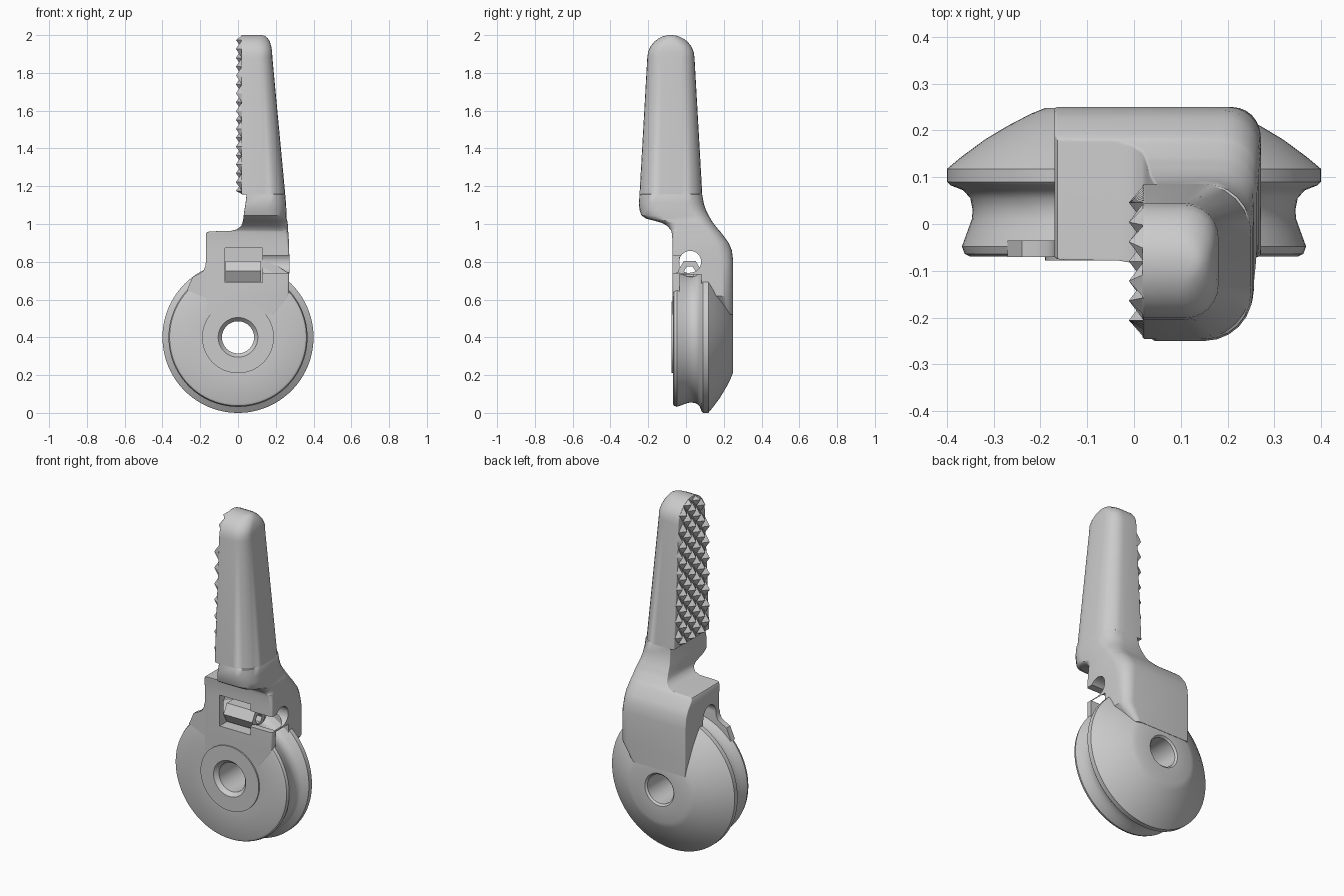
import bpy, bmesh, math
from mathutils import Vector

if "Cube" in bpy.data.objects:
    bpy.data.objects.remove(bpy.data.objects["Cube"])

CZ = 0.4  # wheel axle height


def finish(name, bm, angle=35):
    bmesh.ops.recalc_face_normals(bm, faces=bm.faces)
    me = bpy.data.meshes.new(name)
    bm.to_mesh(me)
    bm.free()
    ob = bpy.data.objects.new(name, me)
    bpy.context.collection.objects.link(ob)
    if angle:
        smooth(ob, angle)
    return ob


def smooth(ob, angle=35):
    bpy.ops.object.select_all(action='DESELECT')
    bpy.context.view_layer.objects.active = ob
    ob.select_set(True)
    bpy.ops.object.shade_smooth_by_angle(angle=math.radians(angle))


def skin(rings, closed=False):
    """Join rings of points with quads; cap the ends unless closed."""
    bm = bmesh.new()
    vs = [[bm.verts.new(p) for p in r] for r in rings]
    n = len(vs[0])
    pairs = list(zip(vs, vs[1:])) + ([(vs[-1], vs[0])] if closed else [])
    for a, b in pairs:
        for i in range(n):
            j = (i + 1) % n
            bm.faces.new((a[i], a[j], b[j], b[i]))
    if not closed:
        bm.faces.new(vs[0])
        bm.faces.new(vs[-1])
    return bm


def revolve(name, profile, n=96):
    """Closed (radius, y) profile spun round the axle."""
    rings = [[(r * math.cos(2 * math.pi * i / n), y, CZ + r * math.sin(2 * math.pi * i / n))
              for i in range(n)] for r, y in profile]
    return finish(name, skin(rings, True))


def tube_x(name, x0, x1, y, z, r, n, inner=0):
    def ring(x, rad):
        return [(x, y + rad * math.cos(2 * math.pi * i / n), z + rad * math.sin(2 * math.pi * i / n))
                for i in range(n)]
    if inner:
        return finish(name, skin([ring(x0, r), ring(x1, r), ring(x1, inner), ring(x0, inner)], True), 20)
    return finish(name, skin([ring(x0, r), ring(x1, r)]), 20)


def box(name, x0, x1, y0, y1, z0, z1):
    return finish(name, skin([[(x0, y0, z), (x1, y0, z), (x1, y1, z), (x0, y1, z)] for z in (z0, z1)]), 0)


def section(z, x0, x1, y0, y1, rf, rb, n=7):
    """Rounded rectangle: nearly square on the left, front/back radii on the right."""
    lim = 0.48 * min(y1 - y0, x1 - x0)
    pts = []
    for cx, cy, r, a in ((x0, y0, 0.006, 180), (x1, y0, min(rf, lim), 270),
                         (x1, y1, min(rb, lim), 0), (x0, y1, 0.006, 90)):
        ox = cx + (r if cx == x0 else -r)
        oy = cy + (r if cy == y0 else -r)
        for k in range(n):
            t = math.radians(a + 90 * k / (n - 1))
            pts.append((ox + r * math.cos(t), oy + r * math.sin(t), z))
    return pts


def cut(ob, cutters):
    for c in cutters:
        m = ob.modifiers.new("cut", 'BOOLEAN')
        m.operation, m.solver, m.object = 'DIFFERENCE', 'EXACT', c
        bpy.context.view_layer.objects.active = ob
        bpy.ops.object.modifier_apply(modifier=m.name)
    smooth(ob)


# Grooved wheel with bore and domed back
wheel = revolve("grooved_wheel", [
    (.105, -.078), (.19, -.078), (.19, -.07), (.35, -.07), (.362, -.064), (.368, -.048),
    (.356, -.015), (.347, .01), (.345, .03), (.35, .055), (.365, .072), (.393, .083), (.4, .09),
    (.4, .118), (.37, .143), (.32, .18), (.27, .21), (.22, .236), (.19, .248), (.095, .248),
    (.085, .238), (.085, -.055)])

# Housing block flowing into the lever arm: z, x0, x1, y0, y1, front radius, back radius
SECT = [
    (.52, -.165, .19, -.071, .25, .01, .03), (.62, -.17, .27, -.071, .25, .01, .06),
    (.80, -.17, .272, -.071, .25, .01, .07), (.86, -.17, .271, -.071, .243, .01, .08),
    (.90, -.17, .27, -.071, .226, .015, .08), (.945, -.17, .267, -.074, .193, .02, .08),
    (.957, -.164, .266, -.076, .184, .025, .08), (.961, -.15, .266, -.077, .18, .025, .08),
    (.963, -.04, .266, -.078, .178, .03, .08), (.972, -.005, .265, -.084, .17, .04, .08),
    (.99, .017, .264, -.1, .156, .05, .08), (1.005, .023, .263, -.125, .144, .07, .08),
    (1.018, .026, .26, -.17, .135, .08, .08), (1.028, .028, .257, -.21, .13, .09, .08),
    (1.045, .03, .257, -.236, .12, .1, .09), (1.075, .034, .256, -.246, .105, .11, .1),
    (1.11, .04, .254, -.25, .094, .12, .11), (1.155, .045, .25, -.246, .086, .13, .13),
    (1.158, .018, .25, -.246, .086, .13, .13), (1.88, .018, .182, -.205, .045, .075, .075)]
for deg in (15, 30, 45, 58, 70, 79, 86):
    t = math.radians(deg)
    h = .125 * math.cos(t)
    SECT.append((1.88 + .12 * math.sin(t), .018, .11 + .072 * math.cos(t) ** .6, -.08 - h, -.08 + h, .07, .07))
body = finish("housing_and_lever", skin([section(*s) for s in SECT]), 35)

# Fillet plate where the housing front meets the wheel
prof = [(-.15, .80), (-.17, .80), (-.173, .775), (-.185, .75), (-.21, .735), (-.24, .72), (-.27, .65), (-.15, .6)]
finish("front_fillet", skin([[(x, y, z) for x, z in prof] for y in (-.0705, -.035)]))

# Cable path, nut window and open slot
ring_cut = revolve("groove_cutter", [(.345, -.035), (.43, -.035), (.43, .082), (.345, .082)])
tube_cut = tube_x("channel_cutter", -.4, .4, .022, .80, .058, 32)
window = box("window_cutter", -.07, .13, -.2, .088, .69, .872)
slot = box("slot_cutter", .12, .4, -.2, .022, .74, .832)
cut(body, [ring_cut, tube_cut, window, slot])
cut(wheel, [window])
for c in (ring_cut, tube_cut, window, slot):
    bpy.data.objects.remove(c)

# Hexagonal nut in the window
tube_x("hex_nut", -.065, .122, .02, .75, .063, 6, inner=.03)


# Diamond-point grip on the lever's left face
def y_span(z):
    if z > 1.88:
        h = .125 * math.sqrt(max(0, 1 - ((z - 1.88) / .12) ** 2))
        return -.08 - h, -.08 + h
    f = (z - 1.158) / (1.88 - 1.158)
    return -.246 + .041 * f, .086 - .041 * f


bm = bmesh.new()
DY, DZ = .042, .047
for row in range(18):
    z = 1.175 + DZ * row
    lo, hi = y_span(z)
    for col in range(-5, 6):
        y = -.08 + DY * (2 * col + row % 2)
        if not lo + .004 < y < hi - .004:
            continue
        base = []
        for dy, dz in ((-DY, 0), (0, -DZ), (DY, 0), (0, DZ)):
            pz = min(max(z + dz, 1.158), 1.997)
            a, b = y_span(pz)
            base.append(bm.verts.new((.021, min(max(y + dy, a), b), pz)))
        tip = bm.verts.new((-.011, y, z))
        bm.faces.new(base)
        for i in range(4):
            bm.faces.new((base[i], base[(i + 1) % 4], tip))
finish("grip_points", bm, 0)
